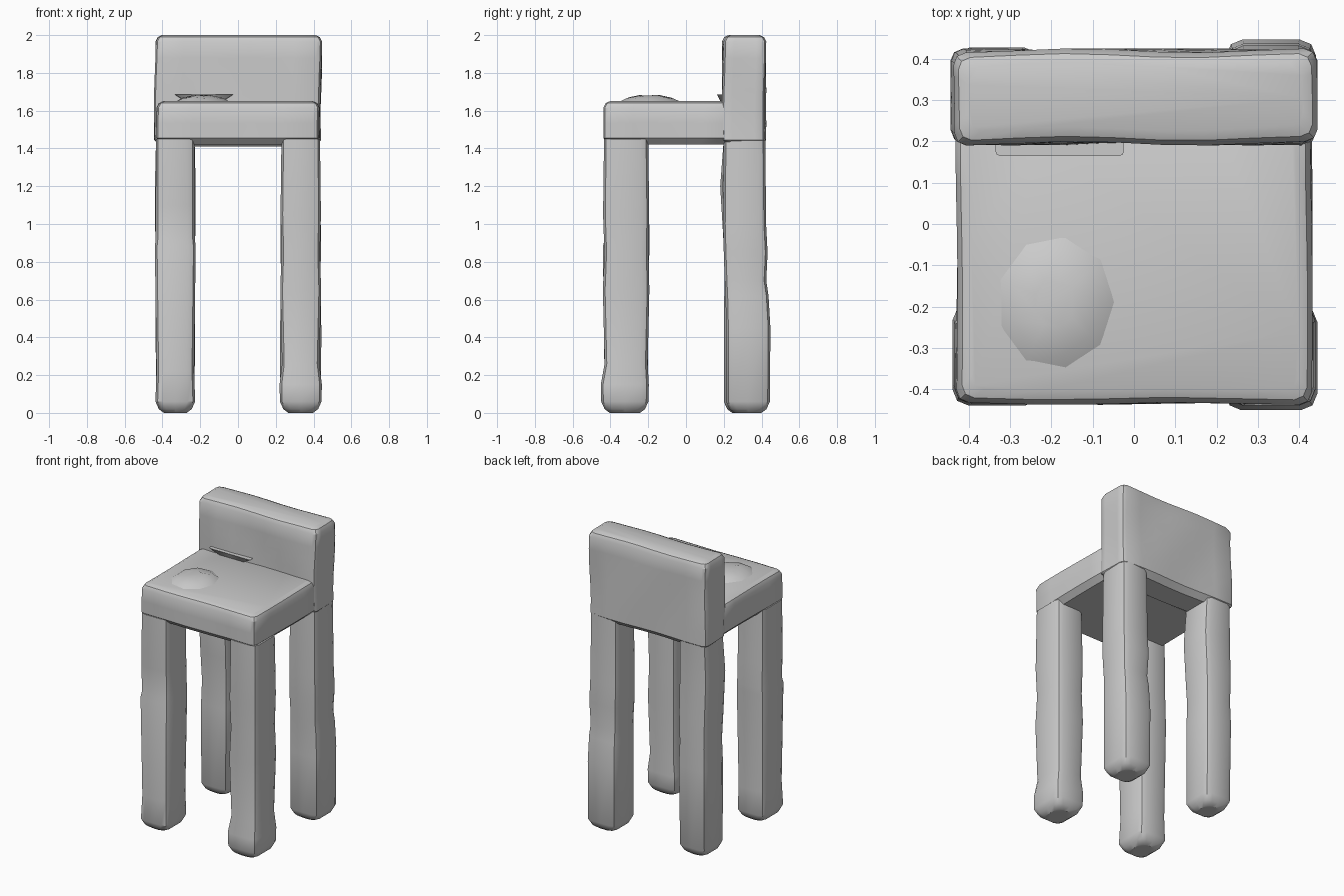
import bpy, bmesh, math

if "Cube" in bpy.data.objects:
    bpy.data.objects.remove(bpy.data.objects["Cube"])


def ring(x0, x1, y0, y1, r, n=1):
    """Rectangle outline with softened corners and n points along each side."""
    pts = []
    corners = [(x1 - r, y0 + r, -90), (x1 - r, y1 - r, 0),
               (x0 + r, y1 - r, 90), (x0 + r, y0 + r, 180)]
    arcs = [[(cx + r * math.cos(math.radians(a0 + a)),
              cy + r * math.sin(math.radians(a0 + a))) for a in (0, 45, 90)]
            for cx, cy, a0 in corners]
    for i, arc in enumerate(arcs):
        (ax, ay), (bx, by) = arc[-1], arcs[(i + 1) % 4][0]
        pts += arc
        pts += [(ax + (bx - ax) * k / (n + 1), ay + (by - ay) * k / (n + 1))
                for k in range(1, n + 1)]
    return pts


def skin(name, loops):
    """Join a stack of point loops into a closed solid."""
    bm = bmesh.new()
    loops = [[bm.verts.new(p) for p in loop] for loop in loops]
    for a, b in zip(loops, loops[1:]):
        for i in range(len(a)):
            j = (i + 1) % len(a)
            bm.faces.new((a[i], a[j], b[j], b[i]))
    bm.faces.new(loops[0][::-1])
    bm.faces.new(loops[-1])
    bmesh.ops.recalc_face_normals(bm, faces=bm.faces[:])
    me = bpy.data.meshes.new(name)
    bm.to_mesh(me)
    bm.free()
    ob = bpy.data.objects.new(name, me)
    bpy.context.collection.objects.link(ob)
    bpy.context.view_layer.objects.active = ob
    ob.select_set(True)
    bpy.ops.object.shade_smooth_by_angle(angle=math.radians(32))
    ob.select_set(False)


def slab(name, x, y0, y1, z0, z1, steps, wobble, n, e=0.035):
    """Slightly wavy box with chamfered top and bottom edges."""
    span = z1 - z0 - 2 * e
    rows = [(z0, e)] + [(z0 + e + span * i / steps, 0) for i in range(steps + 1)]
    rows += [(z1 - e * 0.3, e * 0.35), (z1, e)]
    skin(name, [[(px + wobble * math.sin(9 * z + 7 * py + 1),
                  py + wobble * math.sin(8 * z + 11 * px), z)
                 for px, py in ring(d - x, x - d, y0 + d, y1 - d, 0.03, n)]
                for z, d in rows])


# Seat and backrest
slab("seat", 0.43, -0.435, 0.25, 1.42, 1.65, 2, 0.003, 4)
slab("backrest", 0.44, 0.195, 0.42, 1.41, 2.0, 6, 0.005, 6)


def leg(name, sx, sy, rows):
    """Hand-carved leg; rows hold height, swelling and shift along y."""
    z, g, s = rows[0]
    rows = [(0, g - 0.045, s), (0.02, g - 0.018, s)] + rows + [(1.45, 0, 0)]
    loops = []
    for z, g, s in rows:
        cx, cy = sx * 0.332, sy * (0.317 if sy < 0 else 0.31) + s
        hx, hy = 0.102 + g, (0.117 if sy < 0 else 0.11) + g
        loops.append([(x, y, z) for x, y in
                      ring(cx - hx, cx + hx, cy - hy, cy + hy, 0.04)])
    skin(name, loops)


# Legs
leg("front_left_leg", -1, -1, [(0.06, 0.003, -0.003), (0.22, -0.002, 0),
                               (0.88, 0.006, 0), (0.92, 0.002, 0.006),
                               (1.1, 0.002, 0)])
leg("front_right_leg", 1, -1, [(0.06, 0.008, -0.007), (0.15, 0.01, -0.007),
                               (0.26, -0.003, 0), (0.65, 0.006, 0),
                               (0.85, 0, 0.002), (1.05, 0.005, 0)])
leg("back_left_leg", -1, 1, [(0.06, 0, 0), (0.6, 0.003, 0.005),
                             (0.75, -0.001, 0.005), (0.95, 0.004, 0),
                             (1.2, 0.006, -0.013)])
leg("back_right_leg", 1, 1, [(0.06, 0.006, 0.018), (0.45, 0.007, 0.02),
                             (0.62, 0.004, 0.013), (0.7, 0, 0.005),
                             (0.85, 0.006, 0.006), (1.0, 0.004, 0)])

# Low worn mound on the seat
skin("seat_mound", [[(-0.19 + 0.15 * f * math.cos(math.tau * k / 9),
                      -0.19 + 0.17 * f * math.sin(math.tau * k / 9),
                      z + w * math.sin(2.3 * k)) for k in range(9)]
                    for f, z, w in [(1, 1.645, 0), (0.75, 1.667, 0.004),
                                    (0.35, 1.68, 0.004)]])

# Small sliver where the seat meets the backrest
skin("backrest_sliver", [[(x, y, z) for x, y in ring(-0.18 - h, -0.18 + h, y0, 0.21, 0.01)]
                         for z, h, y0 in [(1.645, 0.09, 0.185), (1.685, 0.155, 0.165)]])
